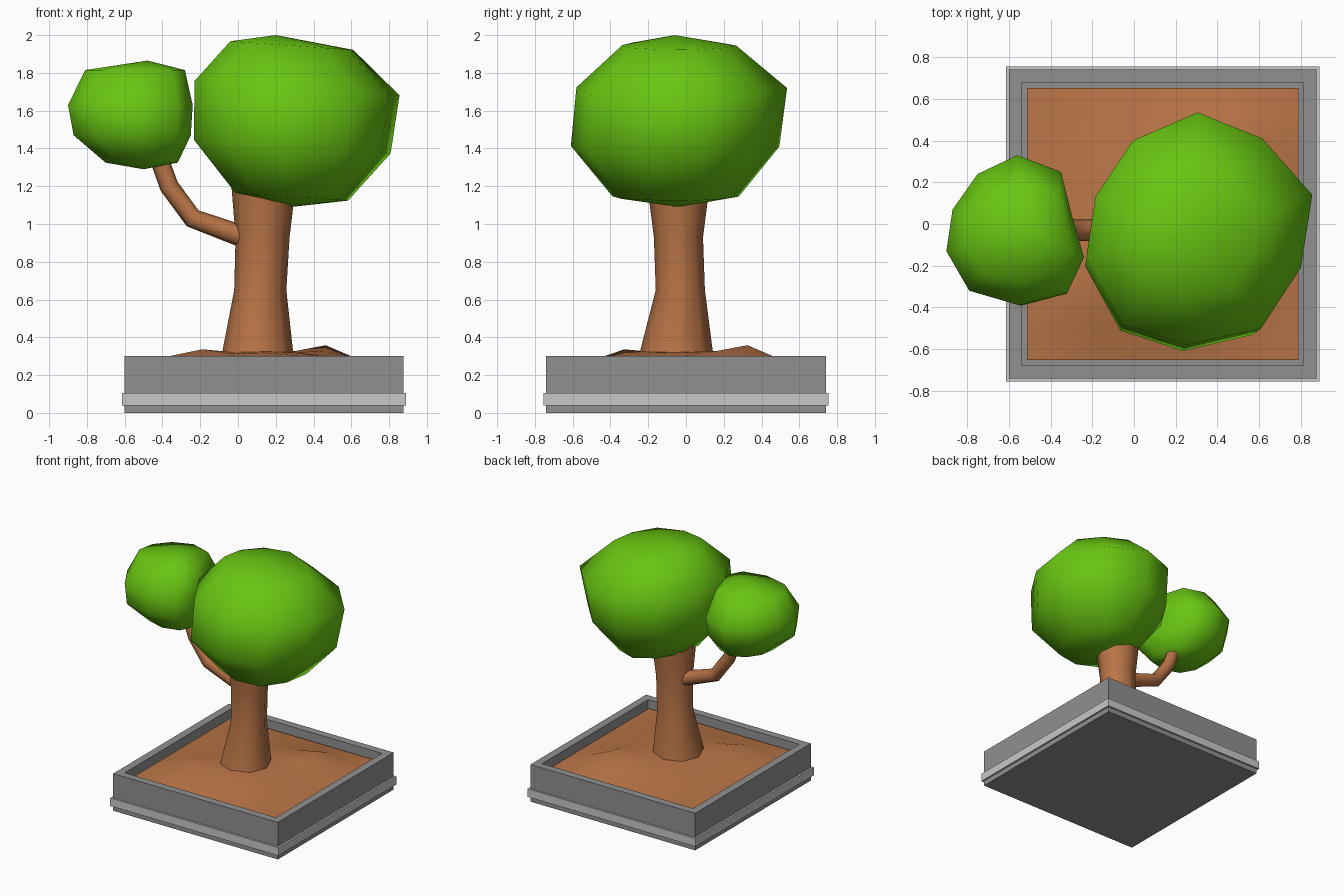
import bpy, bmesh, math
from mathutils import Vector

if "Cube" in bpy.data.objects:
    bpy.data.objects.remove(bpy.data.objects["Cube"])


def material(name, rgb):
    m = bpy.data.materials.new(name)
    m.diffuse_color = (*rgb, 1)
    m.use_nodes = True
    m.node_tree.nodes["Principled BSDF"].inputs["Base Color"].default_value = m.diffuse_color
    return m


GREEN = material("leaf green", (0.14, 0.56, 0.006))
BROWN = material("earth brown", (0.48, 0.175, 0.062))
GREY = material("stone grey", (0.28, 0.28, 0.28))
LIGHT = material("light stone", (0.58, 0.58, 0.58))


def finish(bm, name, mat, smooth=None):
    bmesh.ops.recalc_face_normals(bm, faces=bm.faces[:])
    me = bpy.data.meshes.new(name)
    bm.to_mesh(me)
    bm.free()
    ob = bpy.data.objects.new(name, me)
    bpy.context.collection.objects.link(ob)
    me.materials.append(mat)
    if smooth:
        bpy.ops.object.select_all(action='DESELECT')
        ob.select_set(True)
        bpy.context.view_layer.objects.active = ob
        bpy.ops.object.shade_smooth_by_angle(angle=math.radians(smooth))
    return ob


def box(bm, x0, x1, y, z0, z1):
    verts = bmesh.ops.create_cube(bm, size=1)["verts"]
    for v in verts:
        v.co = ((x0 + x1) / 2 + v.co.x * (x1 - x0), v.co.y * 2 * y,
                (z0 + z1) / 2 + v.co.z * (z1 - z0))


def loft(name, mat, outline, rings, bottom, top, tilt=0, smooth=70):
    """Stack scaled copies of an outline; ring = (z, centre x, centre y, scale x, scale y)."""
    bm = bmesh.new()
    n = len(outline)
    loops = [[bm.verts.new((cx + sx * x, cy + sy * y, z + tilt * sx * x))
              for x, y in outline] for z, cx, cy, sx, sy in rings]
    for a, b in zip(loops, loops[1:]):
        for i in range(n):
            j = (i + 1) % n
            bm.faces.new((a[i], a[j], b[j], b[i]))
    for loop, pole in ((loops[0], bottom), (loops[-1], top)):
        p = bm.verts.new(pole)
        for i in range(n):
            bm.faces.new((loop[i], loop[(i + 1) % n], p))
    return finish(bm, name, mat, smooth)


# Planter: block with a recessed top
bm = bmesh.new()
box(bm, -0.6, 0.875, 0.74, 0, 0.3)
bm.normal_update()
top = max(bm.faces, key=lambda f: f.calc_center_median().z)
bmesh.ops.inset_region(bm, faces=[top], thickness=0.087)
walls = bmesh.ops.extrude_discrete_faces(bm, faces=[top])["faces"]
for v in walls[0].verts:
    v.co.z = 0.2
finish(bm, "planter", GREY)

# Lighter band round the planter
bm = bmesh.new()
box(bm, -0.615, 0.89, 0.755, 0.04, 0.105)
finish(bm, "planter_band", LIGHT)

# Soil: mound with two small bumps
bm = bmesh.new()
bmesh.ops.create_grid(bm, x_segments=8, y_segments=8, size=1)
for v in bm.verts:
    u, w = v.co.x, v.co.y
    x, y = 0.138 + u * 0.652, w * 0.652
    edge = (1 - u ** 4) * (1 - w ** 4)
    z = 0.245 + edge * 0.08 * math.exp(-1.2 * (u * u + w * w))
    for bx, by, h in ((0.47, 0.33, 0.085), (-0.27, -0.33, 0.075), (0.15, -0.3, 0.02)):
        z += edge * h * math.exp(-((x - bx) ** 2 + (y - by) ** 2) / 0.03)
    v.co = (x, y, z)
finish(bm, "soil", BROWN, 60)

# Trunk: flared at the foot and below the crown
octagon = [(math.cos(math.tau * i / 8), math.sin(math.tau * i / 8)) for i in range(8)]
loft("trunk", BROWN, octagon,
     [(0.24, 0.105, -0.05, 0.20, 0.205), (0.34, 0.105, -0.05, 0.185, 0.19),
      (0.65, 0.118, -0.03, 0.138, 0.13), (0.93, 0.13, -0.04, 0.143, 0.13),
      (1.28, 0.137, -0.04, 0.178, 0.175)],
     (0.105, -0.05, 0.24), (0.137, -0.04, 1.28))

# Branch: bent tube
cu = bpy.data.curves.new("branch", 'CURVE')
cu.dimensions = '3D'
cu.bevel_depth = 0.055
cu.bevel_resolution = 2
cu.use_fill_caps = True
path = [(0.06, 0.92, 1.05), (0.0, 0.943, 1.05), (-0.24, 1.03, 0.95),
        (-0.365, 1.2, 0.92), (-0.43, 1.38, 0.9)]
sp = cu.splines.new('POLY')
sp.points.add(len(path) - 1)
for p, (x, z, r) in zip(sp.points, path):
    p.co = (x, -0.03, z, 1)
    p.radius = r
cu.materials.append(BROWN)
branch = bpy.data.objects.new("branch", cu)
bpy.context.collection.objects.link(branch)
bpy.ops.object.select_all(action='DESELECT')
branch.select_set(True)
bpy.context.view_layer.objects.active = branch
bpy.ops.object.convert(target='MESH')
bpy.ops.object.shade_smooth_by_angle(angle=math.radians(60))

# Large crown
big = [(0.0, 0.565), (0.31, 0.44), (0.55, 0.17), (0.495, -0.18), (0.305, -0.47),
       (-0.05, -0.55), (-0.36, -0.45), (-0.535, -0.14), (-0.49, 0.16), (-0.31, 0.43)]
loft("large_crown", GREEN, big,
     [(1.145, 0.28, -0.06, 0.55, 0.60), (1.41, 0.28, -0.065, 0.96, 0.99),
      (1.72, 0.305, -0.03, 1.0, 1.0), (1.945, 0.28, -0.04, 0.60, 0.54)],
     (0.28, -0.04, 1.09), (0.2, -0.06, 2.0), tilt=-0.07, smooth=80)

# Small crown on the branch
small = [(0.01, 0.36), (0.22, 0.28), (0.275, 0.06), (0.33, -0.13), (0.25, -0.3),
         (0.02, -0.36), (-0.22, -0.29), (-0.33, -0.1), (-0.30, 0.10), (-0.18, 0.27)]
loft("small_crown", GREEN, small,
     [(1.325, -0.51, -0.05, 0.58, 0.58), (1.47, -0.56, -0.05, 0.94, 0.95),
      (1.63, -0.57, -0.03, 1.0, 1.0), (1.815, -0.545, -0.04, 0.80, 0.66)],
     (-0.5, -0.04, 1.29), (-0.48, -0.04, 1.865), smooth=80)
